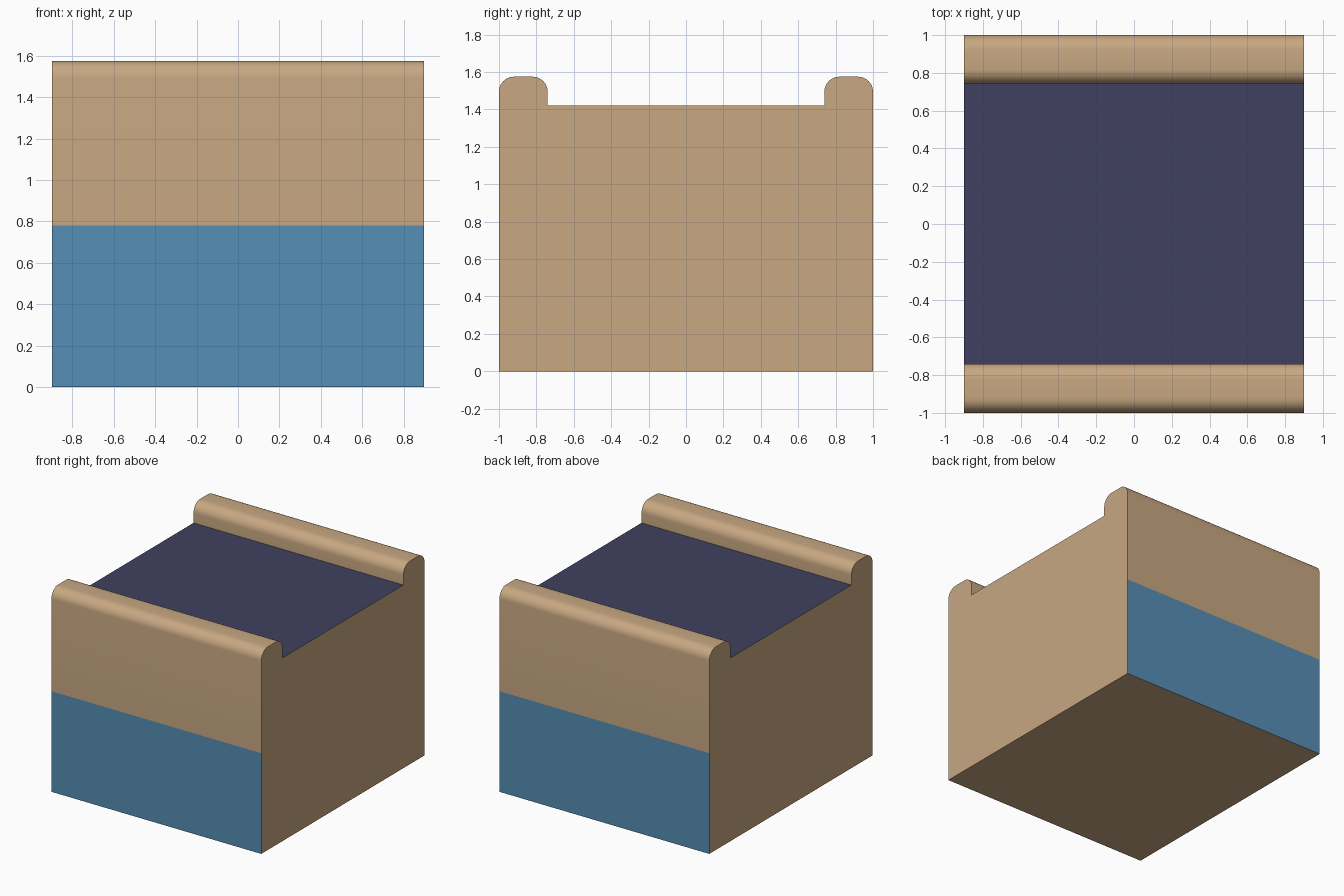
import bpy, bmesh, math

if "Cube" in bpy.data.objects:
    bpy.data.objects.remove(bpy.data.objects["Cube"])

HALF_X, HALF_Y = 0.9, 1.0
DECK_Z, TOP_Z, BAND_Z = 1.42, 1.575, 0.78
RAIL_Y, RADIUS, STEPS = 0.74, 0.08, 8


def material(name, hex_rgb):
    def lin(c):
        c /= 255
        return c / 12.92 if c <= 0.04045 else ((c + 0.055) / 1.055) ** 2.4
    m = bpy.data.materials.new(name)
    m.diffuse_color = (*[lin(int(hex_rgb[i:i + 2], 16)) for i in (0, 2, 4)], 1)
    m.use_nodes = True
    m.node_tree.nodes["Principled BSDF"].inputs["Base Color"].default_value = m.diffuse_color
    return m


def arc(cy, cz, a0, a1):
    return [(cy + RADIUS * math.cos(a), cz + RADIUS * math.sin(a))
            for a in (math.radians(a0 + (a1 - a0) * i / STEPS) for i in range(STEPS + 1))]


# Half of the side profile, then its mirror image
cz = TOP_Z - RADIUS
half = [(HALF_Y, 0), (HALF_Y, BAND_Z)]
half += arc(HALF_Y - RADIUS, cz, 0, 90) + arc(RAIL_Y + RADIUS, cz, 90, 180)
half.append((RAIL_Y, DECK_Z))
profile = half + [(-y, z) for y, z in reversed(half)]

# Extrude the profile along x
bm = bmesh.new()
face = bm.faces.new([bm.verts.new((-HALF_X, y, z)) for y, z in profile])
ext = bmesh.ops.extrude_face_region(bm, geom=[face], use_keep_orig=True)
new = [g for g in ext["geom"] if isinstance(g, bmesh.types.BMVert)]
bmesh.ops.translate(bm, verts=new, vec=(2 * HALF_X, 0, 0))
bmesh.ops.recalc_face_normals(bm, faces=bm.faces)

# Blue lower band on front and back, navy deck between the rails
for f in bm.faces:
    c, n = f.calc_center_median(), f.normal
    if abs(n.y) > 0.9 and c.z < BAND_Z:
        f.material_index = 1
    elif n.z > 0.9 and abs(c.y) < 0.1:
        f.material_index = 2

mesh = bpy.data.meshes.new("railed_block")
bm.to_mesh(mesh)
bm.free()
for m in (material("tan", "C8A882"), material("blue", "568EB6"), material("navy", "404060")):
    mesh.materials.append(m)
block = bpy.data.objects.new("railed_block", mesh)
bpy.context.collection.objects.link(block)
bpy.context.view_layer.objects.active = block
block.select_set(True)
bpy.ops.object.shade_smooth_by_angle(angle=math.radians(30))
